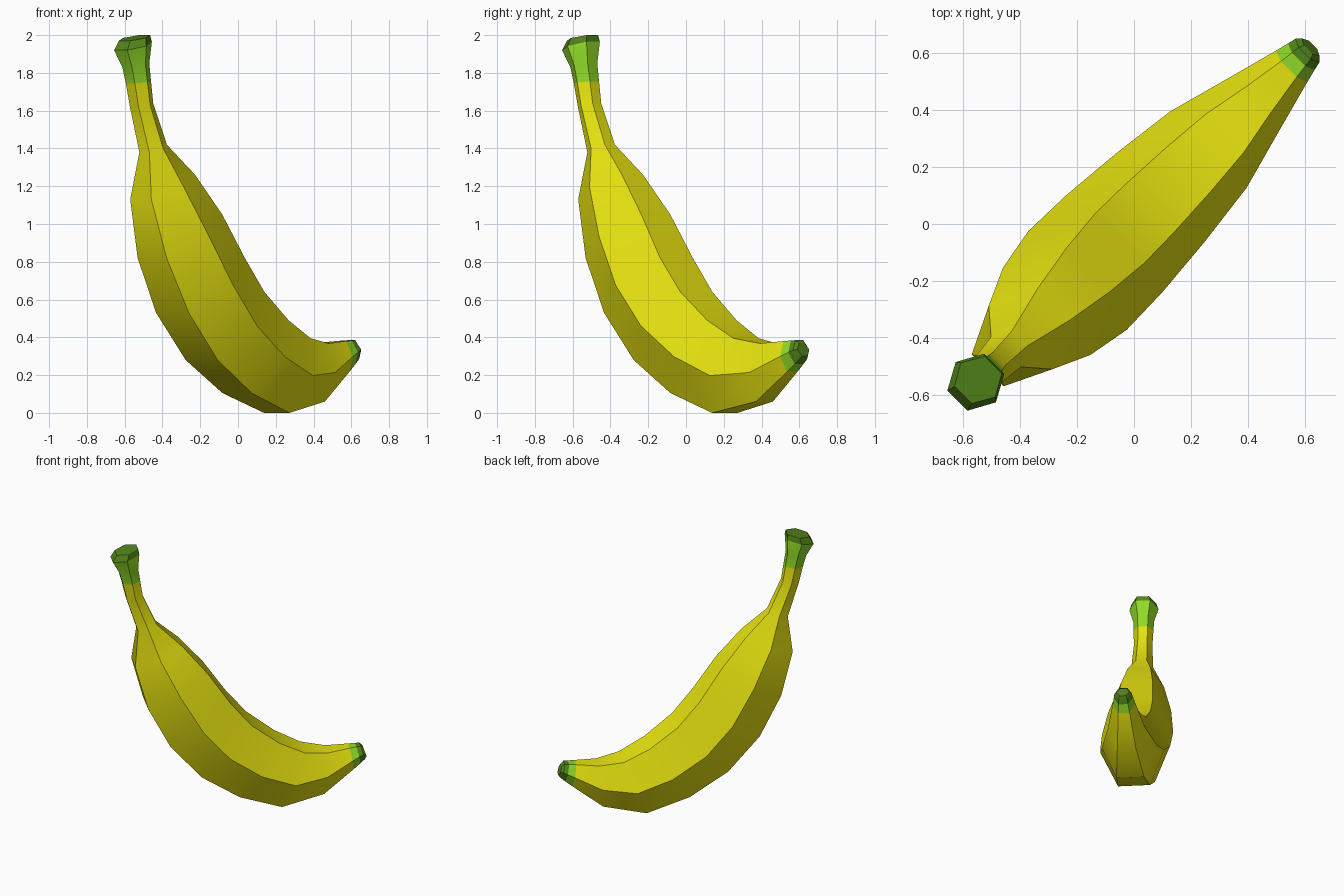
import bpy, bmesh, math

# Colours
def material(name, rgb):
    m = bpy.data.materials.new(name)
    m.diffuse_color = (*rgb, 1)
    return m

mats = [material("ripe yellow", (0.80, 0.77, 0.005)),
        material("lime green", (0.28, 0.70, 0.02)),
        material("dark green", (0.085, 0.235, 0.01))]

# Hexagonal sections along the bend, stem to tip:
# outer edge (d, z), inner edge (d, z), radius, colour of the band that follows
rings = [
    (-0.850, 1.970, -0.700, 2.000, 0.085, 2),   # stem cap
    (-0.878, 1.920, -0.695, 1.965, 0.100, 1),   # stem collar
    (-0.830, 1.830, -0.700, 1.850, 0.072, 1),
    (-0.806, 1.745, -0.685, 1.755, 0.068, 0),
    (-0.777, 1.620, -0.667, 1.640, 0.064, 0),
    (-0.701, 1.380, -0.570, 1.420, 0.075, 0),   # neck
    (-0.728, 1.130, -0.400, 1.260, 0.158, 0),   # body
    (-0.643, 0.820, -0.226, 1.050, 0.217, 0),
    (-0.491, 0.530, -0.071, 0.820, 0.245, 0),
    (-0.272, 0.280, 0.078, 0.640, 0.240, 0),
    (-0.007, 0.105, 0.269, 0.490, 0.220, 0),
    (0.290, 0.000, 0.449, 0.395, 0.190, 0),
    (0.587, 0.060, 0.615, 0.368, 0.127, 0),
    (0.796, 0.218, 0.770, 0.380, 0.078, 1),     # tip
    (0.846, 0.258, 0.818, 0.383, 0.066, 2),
    (0.876, 0.283, 0.848, 0.385, 0.059, 2),
    (0.890, 0.300, 0.867, 0.370, 0.044, 2),
]

# The bend lies in the vertical plane x = y; w runs across it
def place(d, w, z):
    s = math.sqrt(0.5)
    return ((d + w) * s, (d - w) * s, z)

bm = bmesh.new()
loops = []
for od, oz, nd, nz, r, _ in rings:
    md, mz = (od + nd) / 2, (oz + nz) / 2
    section = [(od, r / 2, oz), (md, r, mz), (nd, r / 2, nz),
               (nd, -r / 2, nz), (md, -r, mz), (od, -r / 2, oz)]
    loops.append([bm.verts.new(place(*p)) for p in section])

# Skin between sections
for i in range(len(loops) - 1):
    a, b = loops[i], loops[i + 1]
    for k in range(6):
        j = (k + 1) % 6
        f = bm.faces.new((a[k], a[j], b[j], b[k]))
        f.material_index = rings[i][5]

# End faces
for loop in (loops[0], loops[-1]):
    bm.faces.new(loop).material_index = 2
bmesh.ops.recalc_face_normals(bm, faces=bm.faces[:])

mesh = bpy.data.meshes.new("banana")
bm.to_mesh(mesh)
bm.free()
for m in mats:
    mesh.materials.append(m)
obj = bpy.data.objects.new("banana", mesh)
bpy.context.collection.objects.link(obj)

# Smooth along the length, sharp along the six ridges
bpy.context.view_layer.objects.active = obj
obj.select_set(True)
bpy.ops.object.shade_smooth_by_angle(angle=math.radians(30))
